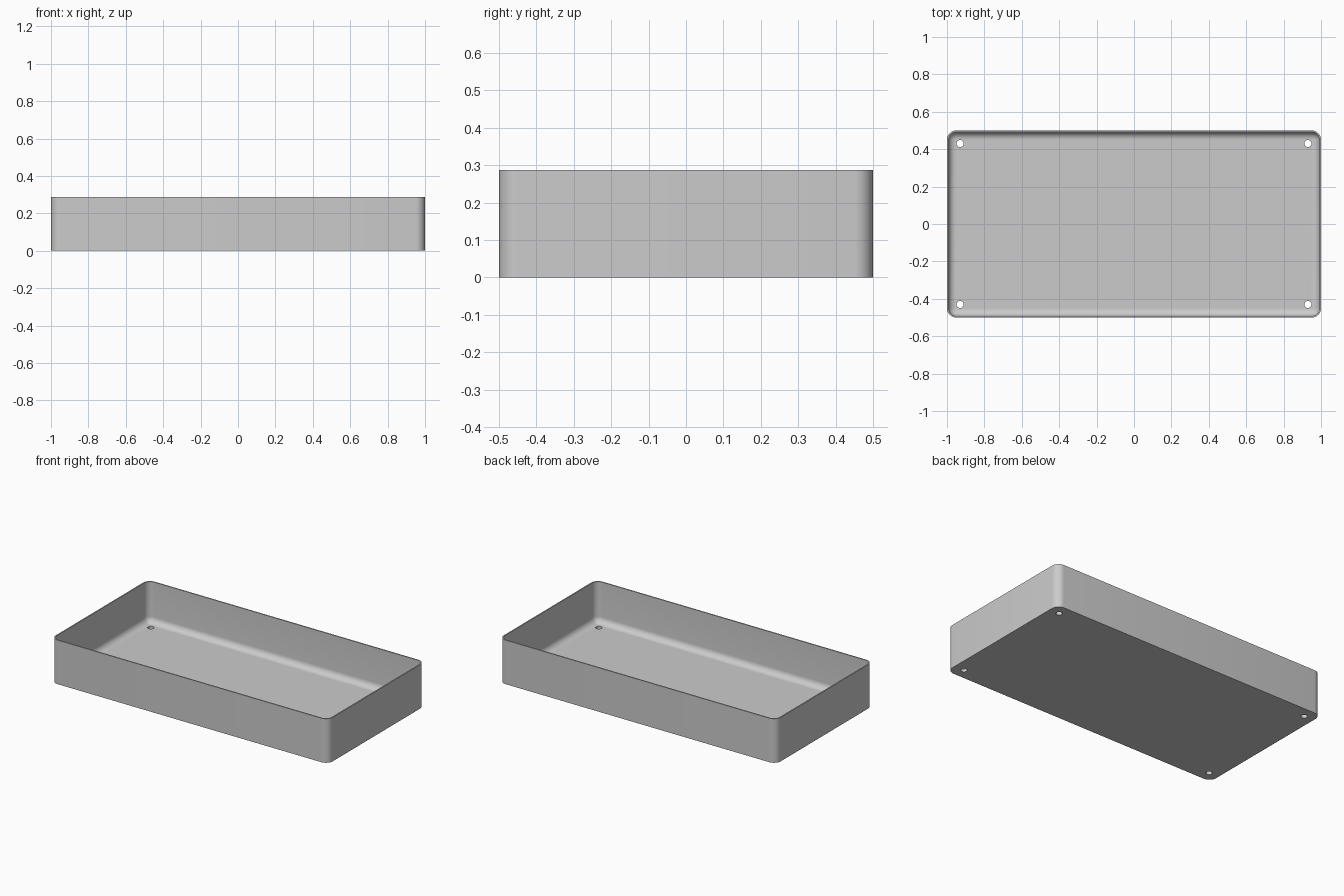
import bpy, bmesh, math

cube = bpy.data.objects.get("Cube")
if cube:
    bpy.data.objects.remove(cube, do_unlink=True)

HALF_X, HALF_Y, HEIGHT = 1.0, 0.5, 0.287
CORNER, WALL, FLOOR, FILLET = 0.05, 0.008, 0.02, 0.04
HOLE_X, HOLE_Y, HOLE_R = 0.93, 0.43, 0.019
STEPS = 8

grey = bpy.data.materials.new("plain grey")
grey.use_nodes = True
colour = (0.6, 0.6, 0.6, 1)
grey.diffuse_color = colour
grey.node_tree.nodes["Principled BSDF"].inputs["Base Color"].default_value = colour


def ring(bm, inset, z):
    """Rounded rectangle loop, set in from the outer wall."""
    r = max(CORNER - inset, 0.002)
    cx, cy = HALF_X - inset - r, HALF_Y - inset - r
    verts = []
    for i, (sx, sy) in enumerate([(1, 1), (-1, 1), (-1, -1), (1, -1)]):
        for k in range(STEPS + 1):
            a = (i + k / STEPS) * math.pi / 2
            verts.append(bm.verts.new((sx * cx + r * math.cos(a),
                                       sy * cy + r * math.sin(a), z)))
    return verts


# Tray shell: outer wall, rim, inner wall, fillet and floor
bm = bmesh.new()
levels = [(0, 0), (0, HEIGHT), (WALL, HEIGHT)]
for k in range(STEPS + 1):
    a = k / STEPS * math.pi / 2
    levels.append((WALL + FILLET * (1 - math.cos(a)),
                   FLOOR + FILLET * (1 - math.sin(a))))
rings = [ring(bm, *level) for level in levels]
n = len(rings[0])
for low, high in zip(rings, rings[1:]):
    for i in range(n):
        j = (i + 1) % n
        bm.faces.new((low[i], low[j], high[j], high[i]))
bm.faces.new(rings[-1])
bm.faces.new(rings[0][::-1])
bmesh.ops.recalc_face_normals(bm, faces=bm.faces)
mesh = bpy.data.meshes.new("tray")
bm.to_mesh(mesh)
bm.free()
mesh.materials.append(grey)
tray = bpy.data.objects.new("tray", mesh)
bpy.context.collection.objects.link(tray)

# Four corner screw holes, cut through the floor
bm = bmesh.new()
for sx in (-1, 1):
    for sy in (-1, 1):
        made = bmesh.ops.create_cone(bm, cap_ends=True, segments=32, radius1=HOLE_R,
                                     radius2=HOLE_R, depth=0.1)
        bmesh.ops.translate(bm, verts=made["verts"], vec=(sx * HOLE_X, sy * HOLE_Y, 0))
mesh = bpy.data.meshes.new("hole_cutter")
bm.to_mesh(mesh)
bm.free()
mesh.materials.append(grey)
cutter = bpy.data.objects.new("hole_cutter", mesh)
bpy.context.collection.objects.link(cutter)

bpy.ops.object.select_all(action="DESELECT")
tray.select_set(True)
bpy.context.view_layer.objects.active = tray
cut = tray.modifiers.new("holes", "BOOLEAN")
cut.operation = "DIFFERENCE"
cut.solver = "EXACT"
cut.object = cutter
bpy.ops.object.modifier_apply(modifier=cut.name)
bpy.data.objects.remove(cutter, do_unlink=True)
bpy.ops.object.shade_smooth_by_angle(angle=math.radians(30))
